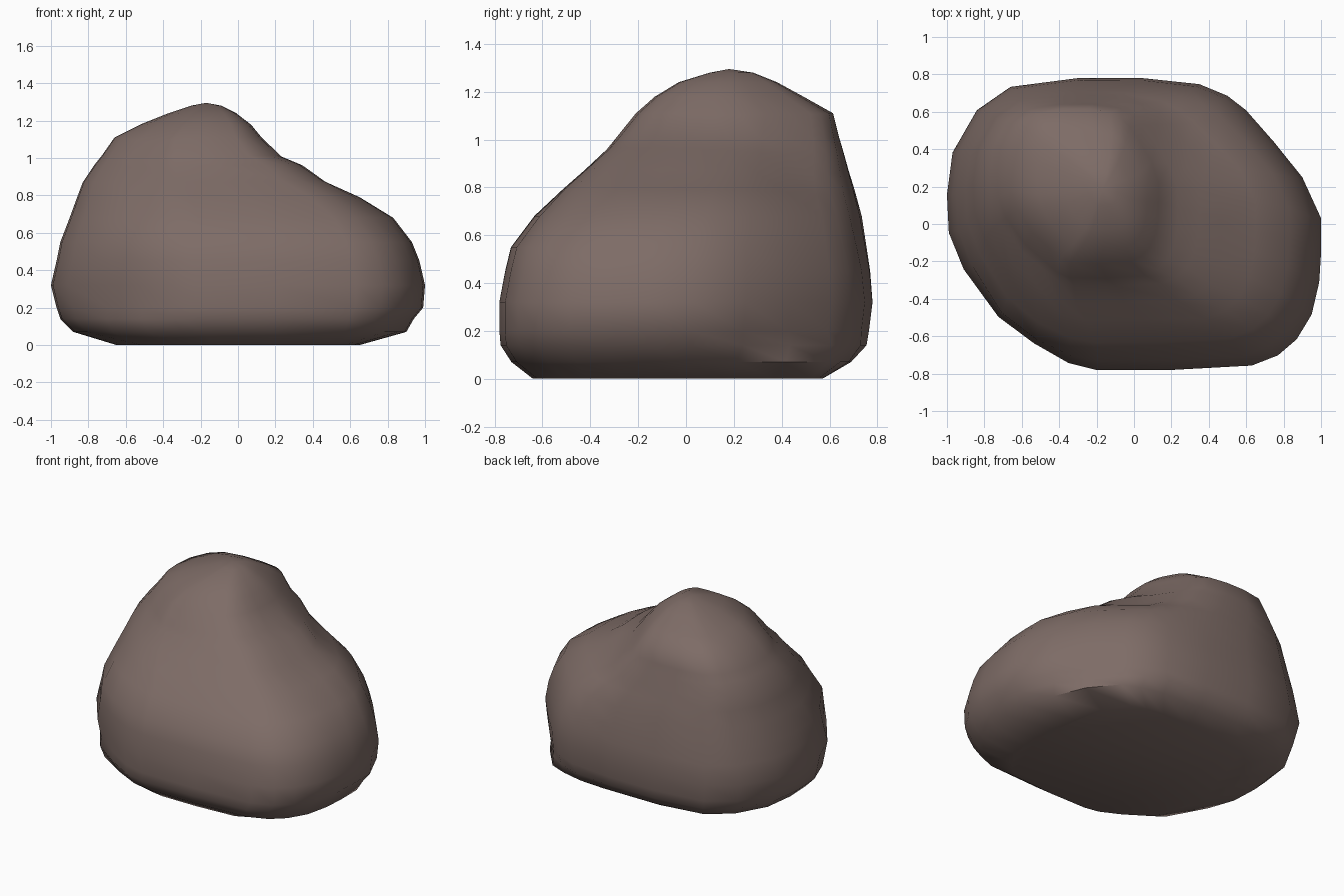
import bpy
import bmesh
import math
from mathutils import Vector

# Remove the default cube
cube = bpy.data.objects.get("Cube")
if cube:
    bpy.data.objects.remove(cube, do_unlink=True)

# Footprint of the boulder, fitted to unit bounds
OUTLINE = [(1, .04), (1, -.2), (.99, -.4), (.95, -.62), (.87, -.79), (.77, -.9), (.63, -.97),
           (.2, -1), (-.2, -1), (-.35, -.95), (-.53, -.81), (-.72, -.63), (-.91, -.31),
           (-.99, -.06), (-1, .2), (-.97, .49), (-.84, .78), (-.66, .94), (-.3, 1),
           (.05, 1), (.35, .96), (.5, .88), (.6, .78), (.75, .56), (.9, .32)]

# Bounds of each horizontal slice: height, left, right, front, back
SLICES = [(0, -.65, .65, -.64, .57), (.07, -.88, .9, -.73, .69), (.14, -.95, .94, -.775, .755),
          (.2, -.97, .99, -.78, .765), (.32, -1, 1, -.78, .78), (.45, -.97, .97, -.755, .77),
          (.55, -.95, .93, -.73, .755), (.68, -.9, .83, -.63, .735), (.79, -.86, .65, -.51, .705),
          (.87, -.83, .47, -.42, .68), (.96, -.77, .35, -.33, .655), (1.01, -.73, .24, -.29, .64),
          (1.11, -.66, .135, -.21, .615), (1.18, -.52, .07, -.13, .49), (1.24, -.37, -.01, -.03, .38),
          (1.28, -.25, -.09, .1, .28)]
PEAK = Vector((-.17, .18, 1.295))

# Hollows and swellings: centre, reach, push towards the core
DENTS = [((.3, .55, .8), .28, .045), ((.18, .15, 1.0), .14, .015),
         ((-.55, -.48, .6), .25, -.04), ((.4, -.35, .85), .2, -.03),
         ((-.5, -.13, 1.05), .16, .035)]


def weathered(co):
    """Move a point towards or away from the core near each dent."""
    inward = Vector((-.1, .1, .5)) - co
    inward.normalize()
    shift = Vector((0, 0, 0))
    for centre, reach, depth in DENTS:
        distance = (co - Vector(centre)).length
        shift += inward * depth * math.exp(-(distance / reach) ** 2)
    return co + shift


def slice_ring(bm, z, x_min, x_max, y_min, y_max):
    """Add one ring of vertices, the footprint fitted to the given bounds."""
    middle_x, half_x = (x_min + x_max) / 2, (x_max - x_min) / 2
    middle_y, half_y = (y_min + y_max) / 2, (y_max - y_min) / 2
    squareness = max(0, .7 - 4 * z)
    ring = []
    for u, v in OUTLINE:
        # The foot is fuller at the back left corner, and half as much opposite
        grow = 1
        if u * v > 0:
            side = 1 if u > 0 else .45
            grow += side * squareness * (math.hypot(u, v) / max(abs(u), abs(v)) - 1)
        u, v = (max(-1, min(1, w * grow)) for w in (u, v))
        co = Vector((middle_x + u * half_x, middle_y + v * half_y, z))
        ring.append(bm.verts.new(weathered(co) if z > 0 else co))
    return ring


# Boulder body: stacked slices, flat underside, pointed top
bm = bmesh.new()
rings = [slice_ring(bm, *bounds) for bounds in SLICES]
count = len(OUTLINE)
for lower, upper in zip(rings, rings[1:]):
    for i in range(count):
        j = (i + 1) % count
        bm.faces.new((lower[i], lower[j], upper[j], upper[i]))
bm.faces.new(rings[0])
tip = bm.verts.new(PEAK)
for i in range(count):
    bm.faces.new((rings[-1][i], rings[-1][(i + 1) % count], tip))
bmesh.ops.recalc_face_normals(bm, faces=bm.faces)

mesh = bpy.data.meshes.new("boulder")
bm.to_mesh(mesh)
bm.free()
boulder = bpy.data.objects.new("boulder", mesh)
bpy.context.collection.objects.link(boulder)

# Stone colour
stone = bpy.data.materials.new("brown_grey_stone")
stone.use_nodes = True
colour = (.208, .15, .134, 1)
stone.diffuse_color = colour
stone.node_tree.nodes["Principled BSDF"].inputs["Base Color"].default_value = colour
mesh.materials.append(stone)

# Smooth shading with a crisp underside edge
bpy.ops.object.select_all(action="DESELECT")
boulder.select_set(True)
bpy.context.view_layer.objects.active = boulder
bpy.ops.object.shade_smooth_by_angle(angle=math.radians(50))
